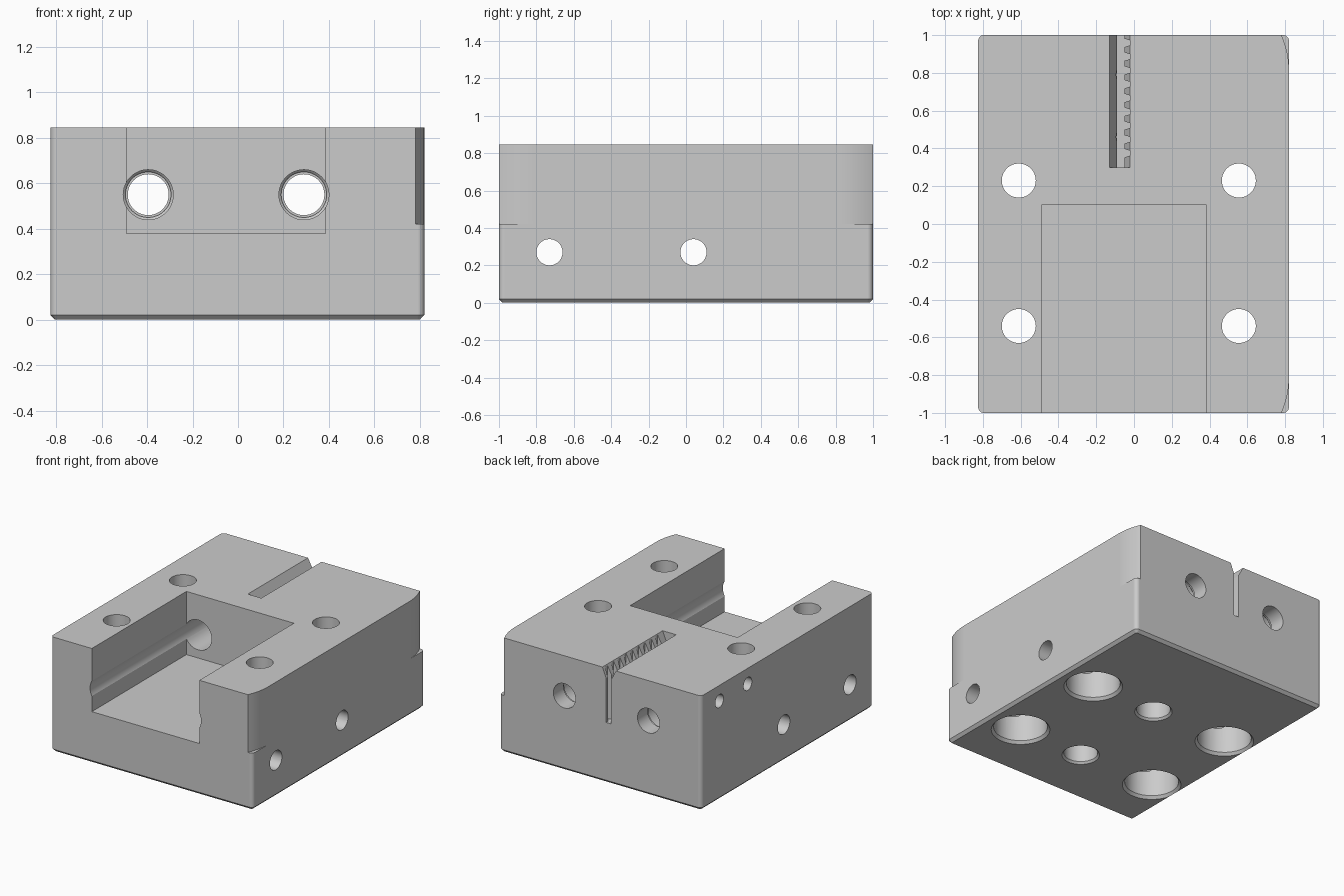
import bpy, bmesh, math
from mathutils import Vector

cube = bpy.data.objects.get("Cube")
if cube:
    bpy.data.objects.remove(cube, do_unlink=True)

X0, X1, H = -0.825, 0.82, 0.845

grey = bpy.data.materials.new("plain grey")
grey.use_nodes = True
grey.diffuse_color = (0.6, 0.6, 0.6, 1)
grey.node_tree.nodes["Principled BSDF"].inputs["Base Color"].default_value = (0.6, 0.6, 0.6, 1)


def place(axis, u, v, w):
    """Profile coordinates u, v and the distance w along an axis."""
    return Vector({"X": (w, u, v), "Y": (u, w, v), "Z": (u, v, w)}[axis])


def make_object(name, bm):
    bmesh.ops.recalc_face_normals(bm, faces=bm.faces[:])
    mesh = bpy.data.meshes.new(name)
    bm.to_mesh(mesh)
    bm.free()
    obj = bpy.data.objects.new(name, mesh)
    bpy.context.collection.objects.link(obj)
    return obj


def loft(name, rings):
    """Closed solid through a list of rings of equal length."""
    bm = bmesh.new()
    loops = [[bm.verts.new(p) for p in ring] for ring in rings]
    n = len(loops[0])
    for a, b in zip(loops, loops[1:]):
        for i in range(n):
            j = (i + 1) % n
            bm.faces.new((a[i], a[j], b[j], b[i]))
    bm.faces.new(loops[0])
    bm.faces.new(loops[-1])
    return make_object(name, bm)


def prism(name, axis, outline, lo, hi):
    return loft(name, [[place(axis, u, v, w) for u, v in outline] for w in (lo, hi)])


def bore(name, axis, u, v, profile, n=48):
    """Round cutter from (distance, radius) pairs."""
    angles = [math.tau * i / n for i in range(n)]
    return loft(name, [[place(axis, u + r * math.cos(a), v + r * math.sin(a), w)
                        for a in angles] for w, r in profile])


# Block with rounded upright edges and a chamfered base
bm = bmesh.new()
bmesh.ops.create_cube(bm, size=1)
for v in bm.verts:
    v.co = Vector((X0 if v.co.x < 0 else X1, 2 * v.co.y, H * (v.co.z + 0.5)))
upright = [e for e in bm.edges if abs(e.verts[0].co.z - e.verts[1].co.z) > 0.1]
bmesh.ops.bevel(bm, geom=upright, offset=0.03, segments=10, profile=0.5, affect="EDGES")
base = [e for e in bm.edges if all(v.co.z < 0.001 for v in e.verts)]
bmesh.ops.bevel(bm, geom=base, offset=0.02, segments=1, affect="EDGES")
block = make_object("carriage_block", bm)
block.data.materials.append(grey)

cutters = []

# Open pocket at the front
cutters.append(prism("pocket", "Y", [(-0.49, 0.38), (0.385, 0.38), (0.385, 1), (-0.49, 1)], -1.1, 0.1))

# Stepped rod bores from front to back
for x in (-0.395, 0.29):
    cutters.append(bore("rod_bore", "Y", x, 0.55,
                        [(-1.1, 0.11), (0.85, 0.11), (0.86, 0.1), (0.88, 0.1), (0.88, 0.09), (1.1, 0.09)]))

for y in (-0.54, 0.23):
    # Bolt holes, counterbored from below
    for x in (-0.61, 0.555):
        cutters.append(bore("bolt_hole", "Z", x, y,
                            [(-0.1, 0.2), (0, 0.2), (0.02, 0.183), (0.25, 0.183), (0.25, 0.09), (1, 0.09)]))
    # Blind holes in the base
    cutters.append(bore("blind_hole", "Z", 0.02, y,
                        [(-0.1, 0.128), (0, 0.128), (0.015, 0.115), (0.22, 0.115)]))

# Cross holes through both sides
for y in (-0.73, 0.04):
    cutters.append(bore("cross_hole", "X", y, 0.27, [(-1, 0.07), (1, 0.07)]))

# Flared belt slot at the back
cutters.append(prism("belt_slot", "Y", [(-0.13, 1), (-0.13, H), (-0.09, 0.77), (-0.09, 0.445),
                                        (-0.05, 0.445), (-0.05, 0.77), (-0.02, H), (-0.02, 1)], 0.3, 1.1))

# Belt tooth notches along the slot wall
for i in range(9):
    y = 0.375 + 0.073 * i
    cutters.append(prism("tooth_notch", "Z", [(-0.06, y - 0.022), (-0.05, y - 0.022), (-0.022, y - 0.013),
                                              (-0.022, y + 0.013), (-0.05, y + 0.022), (-0.06, y + 0.022)],
                         0.445, 0.84))

# Clamp screw holes from the side into the slot
for y in (0.46, 0.79):
    cutters.append(bore("clamp_hole", "X", y, 0.73, [(-1, 0.048), (-0.07, 0.048)], 32))

# Wide rounded corners on the upper part of one side
R = 0.425
sweep = math.asin(0.18 / R)
arc = [(X1 - R + R * math.cos(sweep * i / 8), 0.82 + R * math.sin(sweep * i / 8)) for i in range(9)]
tip = arc[-1][0]
for side in (-1, 1):
    outline = arc + [(tip, 1.1), (0.95, 1.1), (0.95, 0.82)]
    cutters.append(prism("corner_relief", "Z", [(x, y * side) for x, y in outline], 0.42, 1))

# Cut everything, then discard the cutters
for cutter in cutters:
    cutter.hide_render = True
    mod = block.modifiers.new(cutter.name, "BOOLEAN")
    mod.operation = "DIFFERENCE"
    mod.solver = "EXACT"
    mod.object = cutter
bpy.context.view_layer.update()
result = bpy.data.meshes.new_from_object(block.evaluated_get(bpy.context.evaluated_depsgraph_get()))
block.modifiers.clear()
block.data = result
for cutter in cutters:
    bpy.data.objects.remove(cutter, do_unlink=True)
result.materials.clear()
result.materials.append(grey)
for face in result.polygons:
    face.material_index = 0

# Smooth bores and rounds, crisp edges elsewhere
bpy.ops.object.select_all(action="DESELECT")
block.select_set(True)
bpy.context.view_layer.objects.active = block
bpy.ops.object.shade_smooth_by_angle(angle=math.radians(14))
normals = block.modifiers.new("even_normals", "WEIGHTED_NORMAL")
normals.keep_sharp = True
